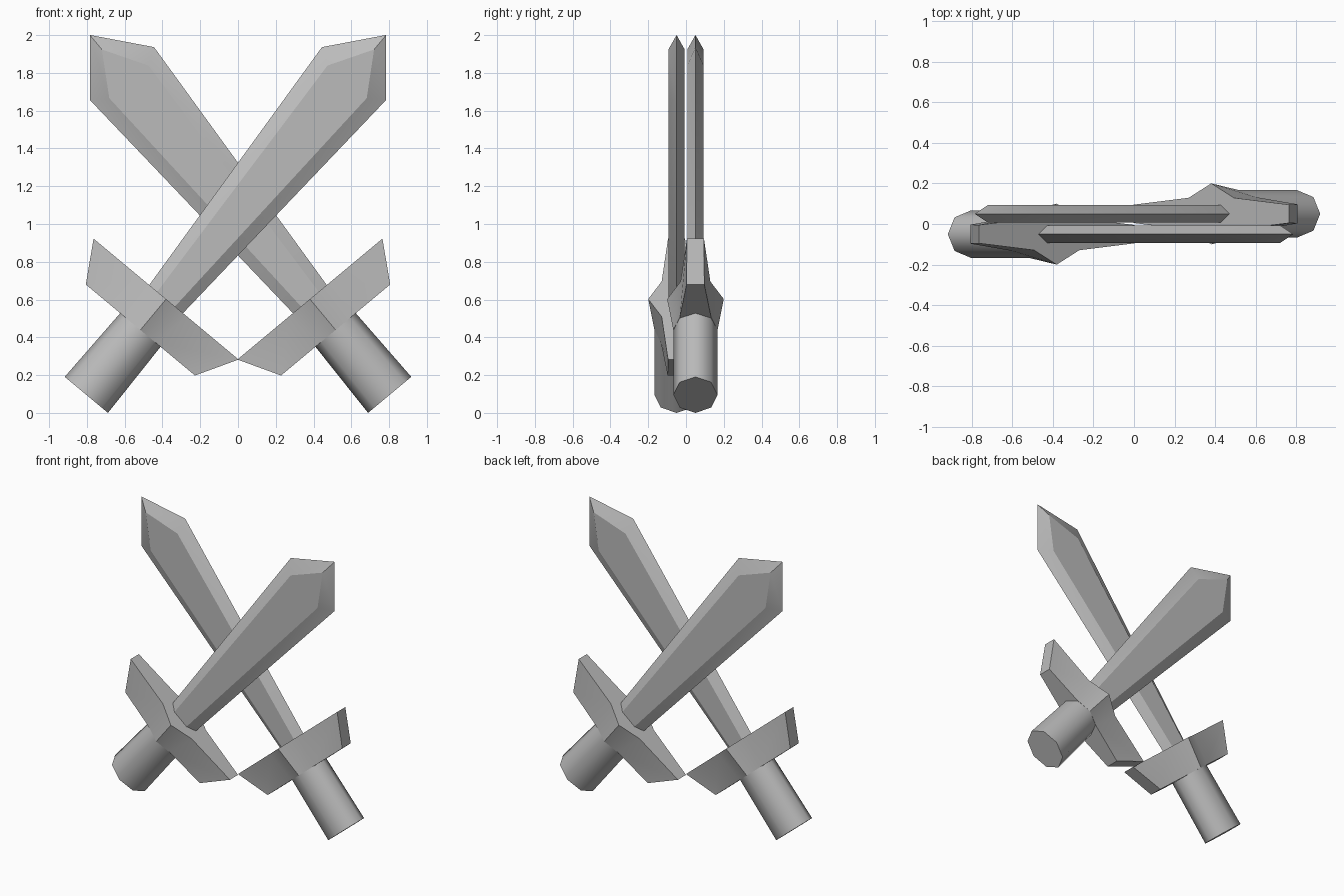
import bpy, bmesh, math
from mathutils import Matrix, Vector

cube = bpy.data.objects.get("Cube")
if cube:
    bpy.data.objects.remove(cube, do_unlink=True)

# One plain grey for everything
grey = bpy.data.materials.new("plain_grey")
grey.use_nodes = True
grey.diffuse_color = (0.5, 0.5, 0.5, 1)
grey.node_tree.nodes["Principled BSDF"].inputs["Base Color"].default_value = (0.5, 0.5, 0.5, 1)

# Sword frame: local x = across, y = thickness, z = along the axis from the pommel end
LEAN = math.radians(50.2)
AXIS = Vector((math.cos(LEAN), 0, math.sin(LEAN)))
ACROSS = Vector((math.sin(LEAN), 0, -math.cos(LEAN)))
PLACE = Matrix((
    (ACROSS.x, 0, AXIS.x, -0.803),
    (0, 1, 0, -0.05),
    (ACROSS.z, 0, AXIS.z, 0.0954),
    (0, 0, 0, 1)))


def loft(bm, rings, cap_start=True, cap_end=True):
    """Skin rings of points and return the rings of vertices."""
    loops = [[bm.verts.new(p) for p in ring] for ring in rings]
    n = len(loops[0])
    for a, b in zip(loops, loops[1:]):
        for i in range(n):
            j = (i + 1) % n
            bm.faces.new((a[i], a[j], b[j], b[i]))
    if cap_start:
        bm.faces.new(loops[0])
    if cap_end:
        bm.faces.new(loops[-1])
    return loops


def finish(bm, name, matrix, angle):
    bm.transform(matrix)
    bmesh.ops.recalc_face_normals(bm, faces=bm.faces)
    mesh = bpy.data.meshes.new(name)
    bm.to_mesh(mesh)
    bm.free()
    mesh.materials.append(grey)
    obj = bpy.data.objects.new(name, mesh)
    bpy.context.scene.collection.objects.link(obj)
    bpy.ops.object.select_all(action='DESELECT')
    obj.select_set(True)
    bpy.context.view_layer.objects.active = obj
    bpy.ops.object.shade_smooth_by_angle(angle=math.radians(angle))


def handle(name, matrix):
    # Eight-sided oval grip with a slight taper
    def ring(rx, ry, z):
        return [(rx * math.cos(k * math.pi / 4), ry * math.sin(k * math.pi / 4), z)
                for k in range(8)]
    bm = bmesh.new()
    loft(bm, [ring(0.149, 0.117, 0), ring(0.139, 0.117, 0.45)], cap_end=False)
    finish(bm, name, matrix, 55)


def guard(name, matrix):
    # Cross guard flaring outward and swelling to a central ridge
    def ring(z, quarter):
        right = [(x, -y, z) for x, y in quarter]
        front = [(-x, y, z) for x, y, z in reversed(right[1:])] + right
        return front + [(x, -y, z) for x, y, z in reversed(front)]
    bm = bmesh.new()
    loft(bm, [ring(0.447, [(0, 0.117), (0.105, 0.083), (0.376, 0.047)]),
              ring(0.66, [(0, 0.15), (0.145, 0.079), (0.5, 0.045)])])
    finish(bm, name, matrix, 45)


def blade(name, matrix):
    # Bevelled blade widening toward the shoulders, then a faceted point
    t = 0.043
    def ring(edge, flat, z_edge, z_flat):
        return [(edge, 0, z_edge), (flat, -t, z_flat), (-flat, -t, z_flat),
                (-edge, 0, z_edge), (-flat, t, z_flat), (flat, t, z_flat)]
    bm = bmesh.new()
    top = loft(bm, [ring(0.115, 0.06, 0.64, 0.64), ring(0.22, 0.135, 2.213, 2.157)],
               cap_end=False)[-1]
    r, fr, fl, l, bl, br = top
    front = bm.verts.new((0, -t, 2.38))
    back = bm.verts.new((0, t, 2.38))
    tip = bm.verts.new((0, 0, 2.48))
    for f in ((fr, fl, front), (bl, br, back), (r, fr, front, tip), (fl, l, tip, front),
              (l, bl, back, tip), (br, r, tip, back)):
        bm.faces.new(f)
    finish(bm, name, matrix, 22)


# Front sword, and its half-turn copy behind it
for side, turn in (("front", 0), ("back", math.pi)):
    m = Matrix.Rotation(turn, 4, 'Z') @ PLACE
    handle(side + "_sword_handle", m)
    guard(side + "_sword_guard", m)
    blade(side + "_sword_blade", m)
